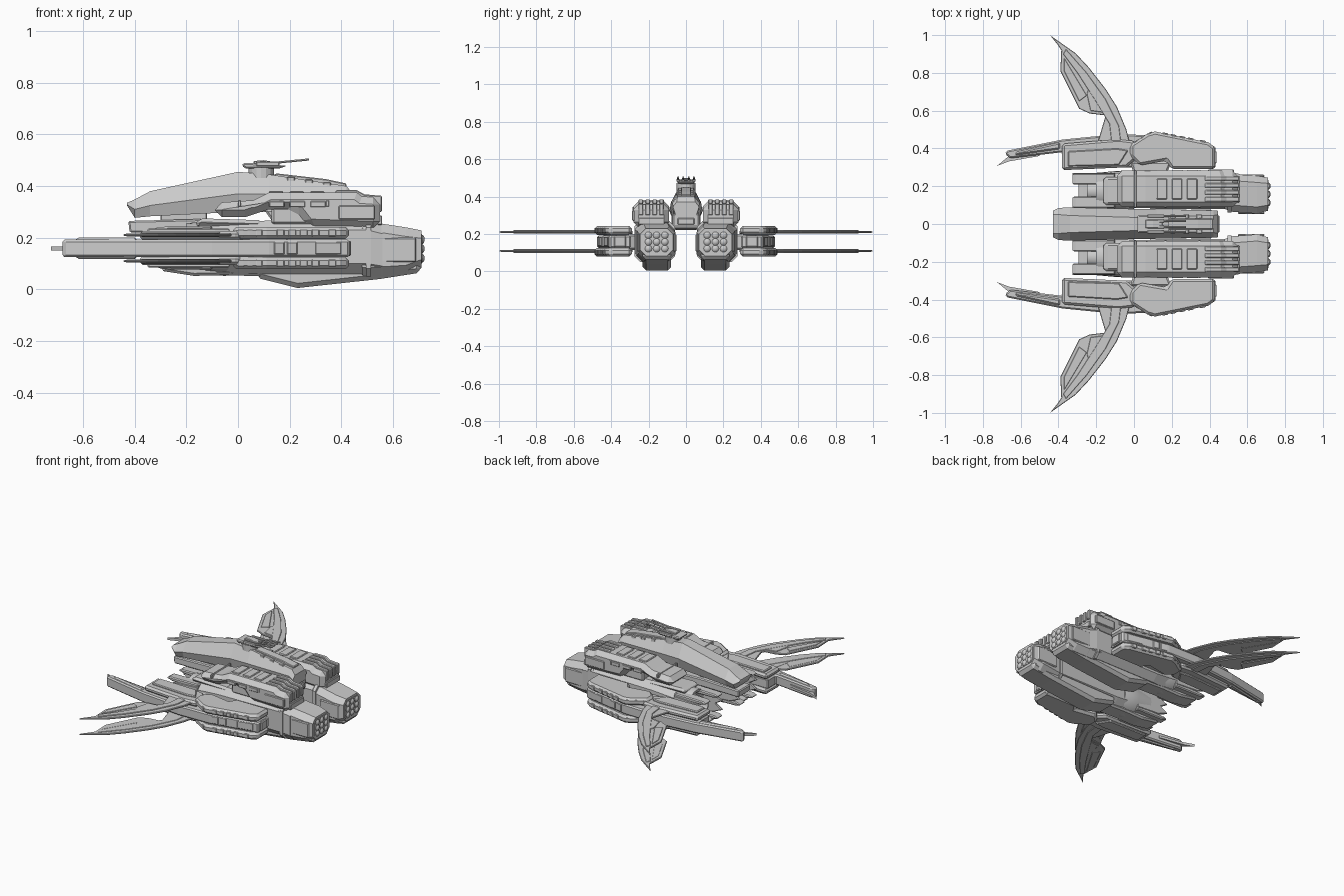
import bpy, bmesh, math
from mathutils import Vector


def finish(bm, name, mirror=True, bevel=0.0):
    bmesh.ops.recalc_face_normals(bm, faces=bm.faces)
    me = bpy.data.meshes.new(name)
    bm.to_mesh(me)
    bm.free()
    ob = bpy.data.objects.new(name, me)
    bpy.context.collection.objects.link(ob)
    if bevel:
        b = ob.modifiers.new("bevel", 'BEVEL')
        b.width, b.segments, b.limit_method = bevel, 1, 'ANGLE'
        b.angle_limit = math.radians(40)
    if mirror:
        m = ob.modifiers.new("mirror", 'MIRROR')
        m.use_axis = (False, True, False)
    return ob


def prism(name, pts, lo, hi, axis='y', bevel=0.0, mirror=True):
    """Extrude an (x,z) profile along y, or an (x,y) outline along z."""
    bm = bmesh.new()
    at = (lambda p, t: (p[0], t, p[1])) if axis == 'y' else (lambda p, t: (p[0], p[1], t))
    f = bm.faces.new([bm.verts.new(at(p, lo)) for p in pts])
    r = bmesh.ops.extrude_face_region(bm, geom=[f])
    d = Vector((0, hi - lo, 0)) if axis == 'y' else Vector((0, 0, hi - lo))
    bmesh.ops.translate(bm, verts=[v for v in r['geom'] if isinstance(v, bmesh.types.BMVert)], vec=d)
    return finish(bm, name, mirror, bevel)


def box(name, x0, x1, y0, y1, z0, z1, bevel=0.0, mirror=True):
    return prism(name, [(x0, z0), (x1, z0), (x1, z1), (x0, z1)], y0, y1, 'y', bevel, mirror)


def skin(name, rings, mirror=True, closed_ends=True):
    """Bridge equal-length rings of points."""
    bm = bmesh.new()
    rs = [[bm.verts.new(p) for p in r] for r in rings]
    n = len(rs[0])
    for a, b in zip(rs, rs[1:]):
        for i in range(n):
            bm.faces.new((a[i], a[(i + 1) % n], b[(i + 1) % n], b[i]))
    if closed_ends:
        bm.faces.new(rs[0])
        bm.faces.new(rs[-1])
    return finish(bm, name, mirror)


def octs(name, secs, mirror=True):
    """Chamfered-box sections: x, y0, y1, z0, z1, chamfer."""
    return skin(name, [[(x, a + c, l), (x, b - c, l), (x, b, l + c), (x, b, h - c), (x, b - c, h),
                        (x, a + c, h), (x, a, h - c), (x, a, l + c)] for x, a, b, l, h, c in secs], mirror)


def lathe(name, prof, y, z, n=24, mirror=True):
    """Revolve (x, radius) about an x-parallel axis."""
    ob = skin(name, [[(x, y + r * math.cos(2 * math.pi * i / n), z + r * math.sin(2 * math.pi * i / n))
                      for i in range(n)] for x, r in prof], mirror)
    for p in ob.data.polygons:
        p.use_smooth = len(p.vertices) == 4
    ob.data.set_sharp_from_angle(angle=math.radians(30))
    return ob


# Central hull: tapered upper shell, (x, bottom, shoulder, top, half-width, top half-width)
secs = [(-0.43, .325, .328, .335, .07, .05), (-0.40, .277, .31, .348, .085, .05), (-0.34, .283, .325, .38, .088, .045),
        (0, .30, .37, .455, .08, .035), (.12, .30, .37, .445, .078, .04), (.42, .30, .365, .40, .072, .045),
        (.445, .30, .345, .37, .07, .05)]
skin("central_hull", [[(x, -w * .8, b), (x, w * .8, b), (x, w, s), (x, tw, t), (x, -tw, t), (x, -w, s)]
                      for x, b, s, t, w, tw in secs], False)
prism("central_chin", [(.1, .31), (.16, .225), (.42, .225), (.44, .24), (.44, .31)], -.072, .072, 'y', .008, False)
prism("tail_keel", [(-.425, .265), (-.42, .22), (.2, .225), (.2, .262), (-.15, .272)], -.06, .06, 'y', .006, False)
box("tail_strut", -.3, -.12, -.035, .035, .255, .31, .004, False)
prism("hull_top_deck", [(.13, .44), (.15, .449), (.34, .427), (.42, .41), (.42, .39), (.13, .42)], -.028, .028, 'y', .004, False)
for i in range(3):
    box("hull_top_rib", .19 + i * .07, .22 + i * .07, .03, .05, .405 - i * .008, .436 - i * .011, .003)
box("hull_front_panel", .43, .452, -.045, .045, .25, .285, .004, False)
for i in range(2):
    box("hull_side_panel", .17 + i * .13, .28 + i * .13, .065, .078, .24, .33, .004)

# Turret on the hull
bpy.ops.mesh.primitive_cylinder_add(vertices=16, radius=.05, depth=.04, location=(.09, 0, .452))
bpy.context.object.name = "turret_base"
prism("turret_body", [(.015, .478), (.03, .468), (.16, .468), (.19, .478), (.12, .486), (.02, .49)], -.045, .045, 'y', .006, False)
prism("turret_cap", [(.06, .484), (.15, .484), (.15, .492), (.1, .5), (.06, .497)], -.022, .022, 'y', .003, False)
for y in (.015, .042):
    skin("turret_barrel", [[(x, y + .005 * math.cos(a * math.pi / 3), z + .005 * math.sin(a * math.pi / 3))
                            for a in range(6)] for x, z in ((.08, .484), (.275, .503))])
    box("turret_breech", .07, .16, y - .008, y + .008, .477, .495, .003)

# Main nacelles: core, keel, head
octs("nacelle_core", [(-.1, .085, .27, .065, .262, .05), (.05, .085, .275, .06, .265, .04), (.5, .085, .275, .06, .27, .04),
                      (.56, .075, .265, .055, .25, .035)])
prism("nacelle_keel", [(.07, .1), (.07, .045), (.23, .005), (.55, .04), (.71, .065), (.71, .11)], .08, .232, 'y', .018)
octs("nacelle_head", [(.48, .08, .27, .055, .268, .03), (.52, .065, .265, .05, .26, .035), (.65, .055, .255, .058, .24, .035),
                      (.71, .07, .245, .085, .228, .03)])
octs("head_band", [(.495, .06, .275, .05, .27, .03), (.515, .06, .275, .05, .27, .03)])
for y in (.052, .248):
    box("head_side_plate", .55, .69, y, y + .014, .105, .2, .005)

# Missile tubes in each head
octs("missile_frame", [(.69, .082, .232, .1, .215, .015), (.713, .082, .232, .1, .215, .015)])
for i in range(3):
    for j in range(3):
        lathe("missile_tube", [(.70, .019), (.714, .019), (.72, .013), (.723, .005)],
              .157 + (i - 1) * .044, .157 + (j - 1) * .036, 10)

# Upper shoulders
prism("shoulder", [(-.09, .28), (.03, .28), (.12, .31), (.22, .31), (.27, .245), (.55, .235), (.55, .355), (.48, .36),
                   (.46, .375), (.12, .375), (.06, .345), (-.09, .335)], .09, .282, 'y', .028)
prism("shoulder_stem", [(.13, .32), (.13, .25), (.3, .25), (.3, .32)], .11, .255, 'y', .01)
for i in range(4):
    prism("shoulder_rib", [(.37, .365), (.38, .384), (.46, .384), (.49, .368), (.558, .362), (.558, .3), (.37, .3)],
          .118 + i * .037, .143 + i * .037, 'y', .004)
for x in (.0, .16, .34):
    box("shoulder_band", x, x + .012, .087, .286, .32, .345, .002)
for x in (.12, .2, .28):
    box("shoulder_hatch", x, x + .055, .13, .24, .36, .381, .004)
    box("shoulder_side_panel", x, x + .06, .27, .287, .318, .342, .003)
box("shoulder_side_panel", .39, .53, .27, .288, .27, .325, .004)
prism("front_grille", [(.54, .25), (.558, .25), (.558, .285), (.54, .285)], .115, .255, 'y', .003)

# Engines at the back of each nacelle
lathe("engine_drum", [(.0, .1), (-.05, .108), (-.1, .105), (-.2, .096), (-.2, .082), (-.12, .07), (-.12, .01)], .175, .16)
lathe("engine_nozzle", [(-.11, .065), (-.25, .052), (-.25, .044), (-.14, .03)], .175, .16)
for y0, y1 in ((.085, .145), (.208, .268)):
    for z0, z1, t in ((.075, .105, .09), (.215, .245, .23)):
        prism("engine_petal", [(-.1, z0), (-.1, z1), (-.31, z1 - .003), (-.33, t), (-.29, z0 + .003)], y0, y1, 'y', .006)
for y in (.082, .255):
    prism("engine_side_petal", [(-.1, .09), (-.1, .23), (-.26, .22), (-.33, .19), (-.28, .16), (-.33, .13), (-.26, .1)],
          y, y + .016, 'y', .004)
prism("engine_top_fairing", [(-.17, .245), (-.15, .275), (.08, .268), (.12, .24)], .10, .25, 'y', .015)
prism("engine_belly_fairing", [(-.3, .072), (-.17, .052), (-.05, .055), (.1, .05), (.1, .09), (-.28, .09)], .12, .23, 'y', .01)

# Outrigger side pods: core plus stacked armour, upper and lower
prism("outrigger_core", [(.432, .295), (.432, .41), (.12, .47), (-.1, .475), (-.38, .447), (-.675, .388), (-.682, .37),
                         (-.655, .348), (-.38, .38), (-.38, .3), (0, .3), (.16, .335), (.2, .295)], .125, .192, 'z', .008)
prism("boom_tip", [(-.725, .308), (-.66, .332), (-.5, .36), (-.5, .38), (-.66, .362)], .15, .166, 'z')
prism("boom_spine", [(-.64, .36), (-.62, .385), (-.39, .435), (-.39, .395)], .118, .2, 'z', .01)
armour = [(.43, .29), (.43, .405), (.395, .432), (.11, .49), (.07, .478), (-.02, .42), (-.02, .36), (.03, .31), (.17, .335), (.2, .29)]
deck = [(.06, .37), (.0, .44), (-.08, .45), (-.38, .425), (-.38, .285), (-.04, .3), (.0, .335)]
panel = [(-.03, .39), (-.09, .40), (-.35, .385), (-.35, .305), (-.08, .312)]
blade = [(-.02, .42), (-.04, .5), (-.09, .62), (-.15, .715), (-.24, .83), (-.31, .905), (-.36, .94), (-.445, 1.0),
         (-.405, .95), (-.385, .92), (-.39, .81), (-.29, .61), (-.235, .585), (-.15, .575), (-.19, .44)]
rib = [(-.07, .44), (-.08, .52), (-.15, .66), (-.25, .8), (-.36, .925), (-.375, .9), (-.3, .8), (-.21, .66), (-.13, .53), (-.12, .44)]
for label, s in (("upper", 1), ("lower", -1)):
    def layer(name, pts, a, b, bev=0.0):
        lo, hi = sorted((.16 + s * a, .16 + s * b))
        return prism(label + "_" + name, pts, lo, hi, 'z', bev)
    layer("armour", armour, .035, .082, .014)
    layer("rear_deck", deck, .03, .066, .012)
    layer("deck_panel", panel, .06, .076, .005)
    # curved wing blades with raised rib and trailing panel
    layer("wing_blade", blade, .045, .056, .003)
    layer("wing_rib", rib, .042, .061, .002)
    layer("wing_flap", [(-.25, .69), (-.24, .715), (-.19, .64), (-.16, .59), (-.23, .6)], .044, .060, .002)
    layer("wing_rear_panel", [(-.37, .81), (-.37, .88), (-.31, .78), (-.25, .68), (-.29, .65)], .044, .060, .002)
    # window blocks along the armour edge
    for x in (.15, .195, .24, .285, .35):
        y = .49 - (x - .11) * .2
        layer("window_block", [(x, y - .03), (x + .03, y - .036), (x + .03, y - .002), (x, y + .004)], .045, .072, .003)
    for x in (.0, .035, .07):
        y = .435 + x * .6
        layer("window_block", [(x, y - .03), (x + .024, y - .016), (x + .024, y + .014), (x, y)], .045, .072, .003)

# Side equipment boxes and inner pylons of the outriggers
for x in (.14, .19, .3):
    y = .478 - (x - .11) * .2
    prism("outrigger_side_box", [(x, y - .04), (x + .04 + .06 * (x > .2), y - .05), (x + .04 + .06 * (x > .2), y - .01 - .012 * (x > .2)), (x, y)],
          .135, .183, 'z', .003)
box("outrigger_nose_intake", .42, .438, .32, .385, .13, .188, .005)
prism("pylon", [(.0, .26), (.17, .26), (.2, .33), (-.02, .33)], .115, .2, 'z', .01)
